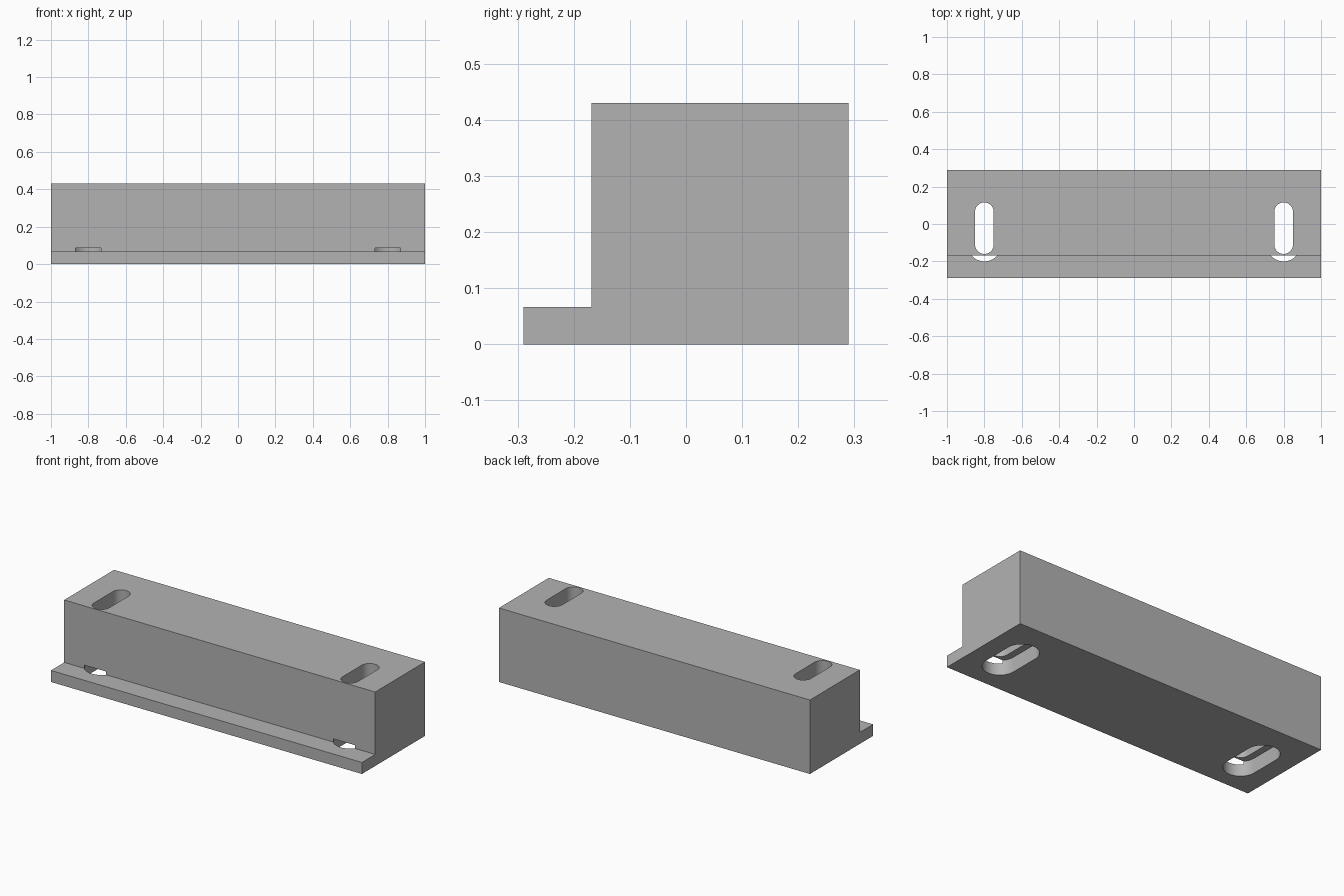
import bpy
import bmesh
from math import pi, sin, cos

cube = bpy.data.objects.get("Cube")
if cube:
    bpy.data.objects.remove(cube, do_unlink=True)

grey = bpy.data.materials.new("plain grey")
grey.use_nodes = True
colour = (0.45, 0.45, 0.45, 1)
grey.diffuse_color = colour
grey.node_tree.nodes["Principled BSDF"].inputs["Base Color"].default_value = colour


def extrude_outline(name, points, offset):
    """Make a closed solid by sweeping a flat outline along an offset."""
    bm = bmesh.new()
    face = bm.faces.new([bm.verts.new(p) for p in points])
    swept = bmesh.ops.extrude_face_region(bm, geom=[face])["geom"]
    verts = [v for v in swept if isinstance(v, bmesh.types.BMVert)]
    bmesh.ops.translate(bm, verts=verts, vec=offset)
    bmesh.ops.recalc_face_normals(bm, faces=bm.faces)
    mesh = bpy.data.meshes.new(name)
    bm.to_mesh(mesh)
    bm.free()
    mesh.materials.append(grey)
    obj = bpy.data.objects.new(name, mesh)
    bpy.context.collection.objects.link(obj)
    return obj


def slot_cutter(name, x, radius, bottom, top, steps=24):
    """Upright slot with round ends, running front to back."""
    points = []
    for centre, start in ((0.065, 0), (-0.11, pi)):
        for i in range(steps + 1):
            a = start + pi * i / steps
            points.append((x + radius * cos(a), centre + radius * sin(a), bottom))
    obj = extrude_outline(name, points, (0, 0, top - bottom))
    obj.hide_render = True
    return obj


# Solid bar with a low ledge along the front
profile = [(-0.29, 0), (0.29, 0), (0.29, 0.43), (-0.168, 0.43),
           (-0.168, 0.067), (-0.29, 0.067)]
body = extrude_outline("mounting_block", [(-1, y, z) for y, z in profile], (2, 0, 0))

# Through slots, widened by a shallow recess underneath
cutters = []
for side, x in (("left", 0.8), ("right", -0.8)):
    cutters.append(slot_cutter(side + "_bolt_slot", x, 0.05, -0.1, 0.6))
    cutters.append(slot_cutter(side + "_head_recess", x, 0.09, -0.1, 0.086))

bpy.context.view_layer.objects.active = body
body.select_set(True)
for cutter in cutters:
    cut = body.modifiers.new(cutter.name, "BOOLEAN")
    cut.operation = "DIFFERENCE"
    cut.solver = "EXACT"
    cut.object = cutter
    bpy.ops.object.modifier_apply(modifier=cut.name)
for cutter in cutters:
    bpy.data.objects.remove(cutter, do_unlink=True)

# Smooth slot ends, crisp edges elsewhere
bpy.ops.object.shade_smooth_by_angle(angle=pi / 6)
